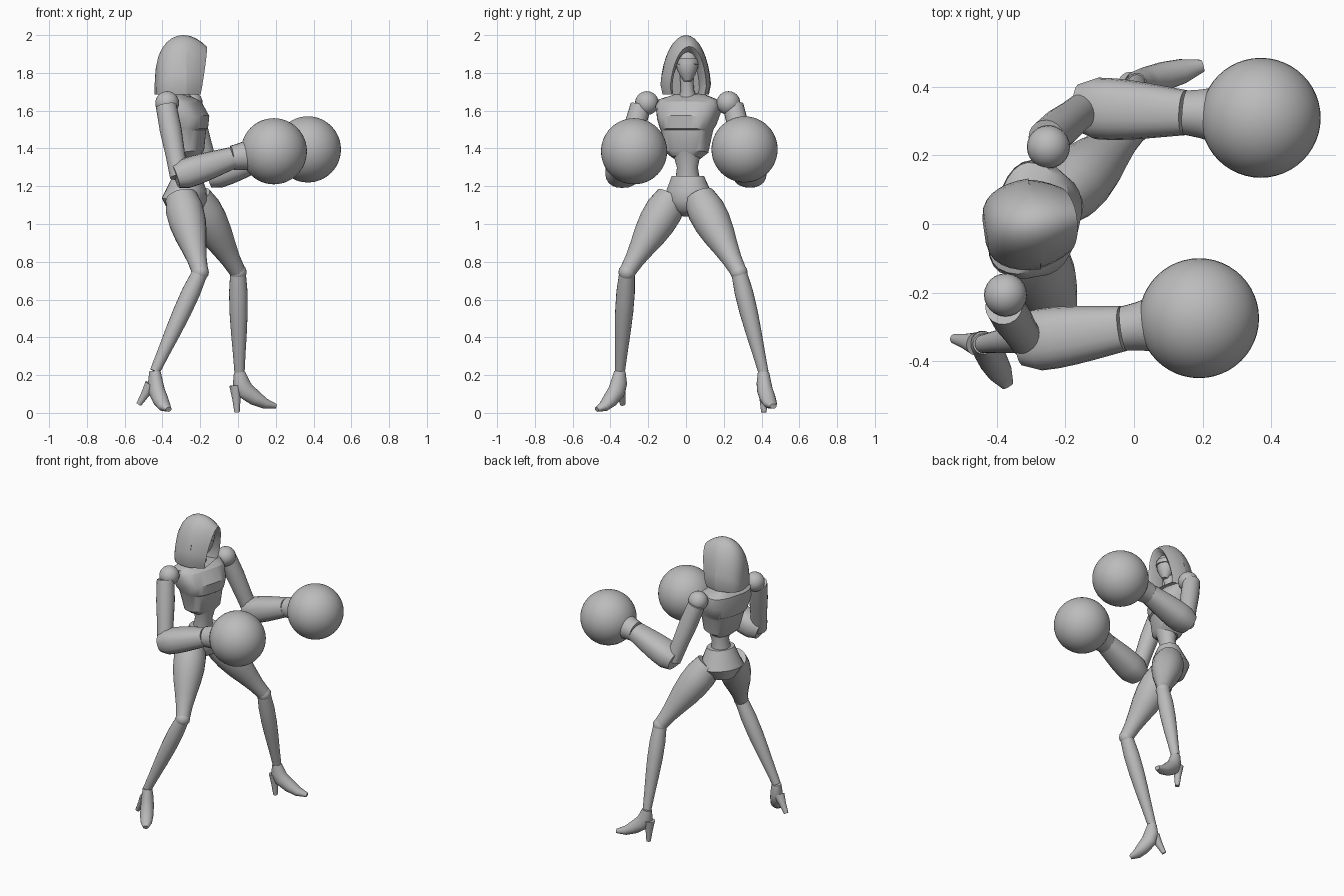
import bpy, bmesh, math
from mathutils import Vector, Matrix

if "Cube" in bpy.data.objects:
    bpy.data.objects.remove(bpy.data.objects["Cube"])

colour = (.5, .5, .5, 1)
grey = bpy.data.materials.new("plain grey")
grey.use_nodes = True
grey.diffuse_color = colour
grey.node_tree.nodes["Principled BSDF"].inputs["Base Color"].default_value = colour


def finish(name, mesh_builder, angle=40):
    bmesh.ops.recalc_face_normals(mesh_builder, faces=mesh_builder.faces)
    mesh = bpy.data.meshes.new(name)
    mesh_builder.to_mesh(mesh)
    mesh_builder.free()
    mesh.materials.append(grey)
    part = bpy.data.objects.new(name, mesh)
    bpy.context.collection.objects.link(part)
    bpy.ops.object.select_all(action='DESELECT')
    part.select_set(True)
    bpy.context.view_layer.objects.active = part
    bpy.ops.object.shade_smooth_by_angle(angle=math.radians(angle))


def skin(name, loops, angle=40):
    """Join closed loops of points into a capped body."""
    builder = bmesh.new()
    rings = [[builder.verts.new(point) for point in loop] for loop in loops]
    for lower, upper in zip(rings, rings[1:]):
        for i in range(len(lower)):
            builder.faces.new((lower[i - 1], lower[i], upper[i], upper[i - 1]))
    builder.faces.new(rings[0])
    builder.faces.new(rings[-1])
    finish(name, builder, angle)


def loft(name, path, reference, power=1.0, sides=20, angle=40):
    """Sweep oval sections; path holds (centre, radius along reference, radius across)."""
    centres = [Vector(section[0]) for section in path]
    last = len(centres) - 1
    loops = []
    for i, (_, along, across) in enumerate(path):
        tangent = (centres[min(i + 1, last)] - centres[max(i - 1, 0)]).normalized()
        u = Vector(reference)
        u = (u - tangent * tangent.dot(u)).normalized()
        v = tangent.cross(u)
        loop = []
        for k in range(sides):
            turn = math.tau * k / sides
            x, y = math.cos(turn), math.sin(turn)
            x = math.copysign(abs(x) ** power, x) * along
            y = math.copysign(abs(y) ** power, y) * across
            loop.append(centres[i] + u * x + v * y)
        loops.append(loop)
    skin(name, loops, angle)


def limb(name, start, end, radii, flatten=1.0, reference=(1, 0, 0), power=1.0):
    """Straight limb whose evenly spaced sections follow the given radii."""
    start, end = Vector(start), Vector(end)
    path = [(start.lerp(end, i / (len(radii) - 1)), radius * flatten, radius)
            for i, radius in enumerate(radii)]
    loft(name, path, reference, power)


def ball(name, centre, radius, segments=24):
    builder = bmesh.new()
    bmesh.ops.create_uvsphere(builder, u_segments=segments, v_segments=segments // 2,
                              radius=radius, matrix=Matrix.Translation(centre))
    finish(name, builder)


def body(name, x, front, rows, power=1.0, angle=40):
    """Upright body part; rows hold height, forward shift, half depth, half width."""
    path = [(Vector((x, .01, height)) + front * shift, depth, width)
            for height, shift, depth, width in rows]
    loft(name, path, front, power, 24, angle)


# Torso, turned toward its right
chest_front = Vector((.96, -.27, 0))
hip_front = Vector((.88, -.47, 0))
body("chest", -.3, chest_front, [
    (1.35, .035, .06, .075), (1.38, .03, .085, .115), (1.49, .02, .105, .135),
    (1.505, .02, .115, .14), (1.54, .02, .125, .155), (1.61, -.01, .11, .175),
    (1.655, -.025, .085, .165), (1.69, -.02, .05, .07)], power=.75, angle=32)
body("waist", -.275, chest_front, [(1.2, 0, .065, .07), (1.3, .01, .05, .056), (1.4, .02, .07, .08)])
body("neck", -.3, chest_front, [(1.65, 0, .055, .055), (1.71, .01, .035, .035), (1.8, .03, .035, .035)])
body("pelvis", -.27, hip_front, [
    (1.04, -.01, .035, .03), (1.07, -.01, .09, .09), (1.13, -.015, .115, .14),
    (1.19, 0, .1, .115), (1.255, 0, .07, .09)])

# Hood: pointed arches lofted from the inner cavity over the rim to the back
hood_base = 1.685
hood_turn = Matrix.Rotation(math.radians(8), 3, 'Z')
hood_centre = Vector((-.29, 0, hood_base))


def arch(forward, width, height, steps=18):
    loop = []
    for i in range(steps + 1):
        side = 2 * i / steps - 1
        sweep = (1 - abs(side)) * math.pi / 2
        rise = math.sin(sweep)
        y = math.copysign(width * math.cos(sweep), side)
        y *= min(1, .9 + rise)
        lean = .045 * (1 - rise) if forward > 0 else 0
        loop.append(hood_centre + hood_turn @ Vector((forward - lean, y, height * rise)))
    return loop


arches = [arch(.02, .075, .205), arch(.11, .085, .24)]
for i in range(5):
    front = 1 - i / 5
    arches.append(arch(.125 * front, .136 - .038 * front ** 2, .315 - .06 * front ** 2))
for i in range(8):
    sweep = math.radians(12 * i)
    shrink = math.cos(sweep) ** .6
    arches.append(arch(-.15 * math.sin(sweep), .136 * shrink, .315 * shrink))
skin("hood", arches, 50)

# Head with a narrow chin, and a brow mask
limb("head", (-.245, .008, 1.755), (-.265, .005, 1.93), (.018, .042, .056, .059, .052, .025))
limb("brow_mask", (-.252, .008, 1.842), (-.255, .008, 1.872), (.061, .062))


# Arms: shoulder ball, upper arm, forearm, flared cuff and round glove
def arm(side, shoulder, armpit, elbow, wrist, glove):
    elbow, wrist, glove = Vector(elbow), Vector(wrist), Vector(glove)
    ball(side + "_shoulder", shoulder, .063)
    limb(side + "_upper_arm", armpit, elbow + Vector((.02, 0, 0)), (.055, .058, .052, .05))
    limb(side + "_forearm", elbow, wrist, (.07, .09, .09, .086, .08, .073, .066),
         flatten=.88, reference=(0, 0, 1), power=.85)
    limb(side + "_cuff", wrist, wrist.lerp(glove, .4), (.065, .071, .082))
    ball(side + "_glove", glove, .175, 48)


arm("right", (-.375, -.207, 1.64), (-.38, -.24, 1.625), (-.33, -.345, 1.25),
    (-.03, -.305, 1.35), (.19, -.275, 1.385))
arm("left", (-.25, .225, 1.64), (-.255, .25, 1.625), (-.16, .34, 1.25),
    (.15, .325, 1.36), (.37, .31, 1.395))


# Legs: thigh, knee, calf and high-heeled shoe
def leg(side, hip, knee, ankle, toe, heel):
    ankle, toe = Vector(ankle), Vector(toe)
    limb(side + "_thigh", hip, knee, (.085, .1, .098, .086, .068, .052, .043))
    ball(side + "_knee", knee, .046, 16)
    limb(side + "_calf", knee, ankle, (.041, .049, .048, .042, .034, .027))
    path = []
    for reach, height, thick, wide in ((0, 1, .03, .03), (.04, .7, .046, .038),
                                       (.15, .47, .048, .041), (.42, .25, .041, .042),
                                       (.7, .08, .028, .036), (1, 0, .013, .018)):
        centre = ankle.lerp(toe, reach)
        centre.z = toe.z + (ankle.z - toe.z) * height
        path.append((centre, thick, wide))
    loft(side + "_shoe", path, (0, 0, 1) if side == "up" else toe - ankle + Vector((0, 0, 1)))
    limb(side + "_heel", ankle - Vector((.02, 0, .07)), heel, (.034, .022, .014))


leg("right", (-.3, -.075, 1.14), (-.2, -.312, .745), (-.44, -.35, .22),
    (-.368, -.472, .018), (-.525, -.335, .045))
leg("left", (-.225, .07, 1.14), (0, .28, .745), (.008, .41, .215),
    (.2, .462, .035), (-.005, .412, .003))
